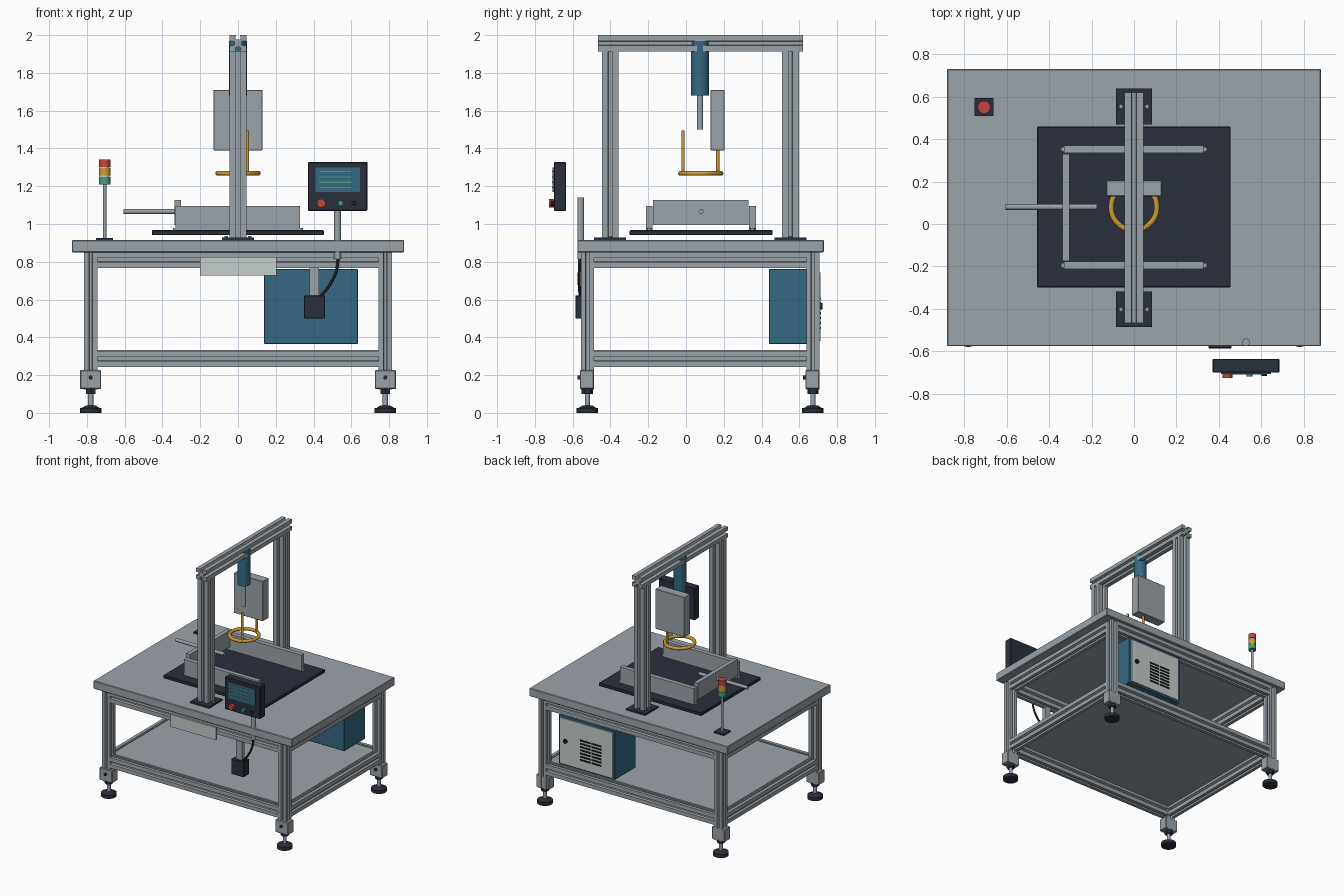
import bpy, bmesh, math
from mathutils import Vector, Matrix

if "Cube" in bpy.data.objects:
    bpy.data.objects.remove(bpy.data.objects["Cube"])


def mat(name, *rgb):
    m = bpy.data.materials.new(name)
    m.diffuse_color = (*rgb, 1)
    m.use_nodes = True
    m.node_tree.nodes["Principled BSDF"].inputs["Base Color"].default_value = m.diffuse_color
    return m


GREY = mat("aluminium grey", 0.33, 0.37, 0.40)
DARK = mat("dark navy", 0.022, 0.028, 0.045)
BLUE = mat("steel blue", 0.035, 0.14, 0.22)
PALE = mat("pale grey", 0.56, 0.61, 0.59)
AMBER = mat("amber", 0.62, 0.33, 0.035)
RED = mat("signal red", 0.56, 0.06, 0.05)
GREEN = mat("signal green", 0.05, 0.36, 0.20)
BLACK = mat("rubber black", 0.012, 0.013, 0.016)


def finish(bm, name, m, smooth=False):
    bmesh.ops.recalc_face_normals(bm, faces=bm.faces)
    me = bpy.data.meshes.new(name)
    bm.to_mesh(me)
    bm.free()
    me.materials.append(m)
    ob = bpy.data.objects.new(name, me)
    bpy.context.collection.objects.link(ob)
    if smooth:
        bpy.ops.object.select_all(action='DESELECT')
        ob.select_set(True)
        bpy.context.view_layer.objects.active = ob
        bpy.ops.object.shade_smooth_by_angle(angle=math.radians(35))
    return ob


def box(name, m, x, y, z, bevel=0):
    """Box from (min, max) ranges."""
    bm = bmesh.new()
    size = [r[1] - r[0] for r in (x, y, z)]
    mid = [(r[1] + r[0]) / 2 for r in (x, y, z)]
    bmesh.ops.create_cube(bm, size=1, matrix=Matrix.Translation(mid) @ Matrix.Diagonal((*size, 1)))
    if bevel:
        bmesh.ops.bevel(bm, geom=bm.edges[:], offset=bevel, segments=1, affect='EDGES')
    return finish(bm, name, m)


def rod(name, m, a, b, r, r2=None, n=24):
    """Cylinder or cone between two points."""
    a, b = Vector(a), Vector(b)
    bm = bmesh.new()
    rot = (b - a).to_track_quat('Z', 'Y').to_matrix().to_4x4()
    bmesh.ops.create_cone(bm, cap_ends=True, segments=n, radius1=r, radius2=r if r2 is None else r2,
                          depth=(b - a).length, matrix=Matrix.Translation((a + b) / 2) @ rot)
    return finish(bm, name, m, True)


def extrusion(name, axis, start, end, c, w, h):
    """Slotted aluminium profile; w and h lie along the other two axes in order."""
    s, d = 0.13, 0.28
    quarter = [(-.5, -.5), (-s, -.5), (-s, -.5 + d * .35), (-s * 1.3, -.5 + d * .45), (-s * .8, -.5 + d),
               (s * .8, -.5 + d), (s * 1.3, -.5 + d * .45), (s, -.5 + d * .35), (s, -.5)]
    pts = []
    for k in range(4):
        for u, v in quarter:
            for _ in range(k):
                u, v = -v, u
            pts.append((c[0] + u * w, c[1] + v * h))
    bm = bmesh.new()
    verts = []
    for u, v in pts:
        co = [u, v]
        co.insert(axis, start)
        verts.append(bm.verts.new(co))
    f = bm.faces.new(verts)
    ext = bmesh.ops.extrude_face_region(bm, geom=[f], use_keep_orig=True)['geom']
    move = Vector([(end - start) if i == axis else 0 for i in range(3)])
    bmesh.ops.translate(bm, vec=move, verts=[e for e in ext if isinstance(e, bmesh.types.BMVert)])
    return finish(bm, name, GREY)


def curve_tube(name, m, pts, r, cyclic=False):
    cu = bpy.data.curves.new(name, 'CURVE')
    cu.dimensions = '3D'
    cu.bevel_depth = r
    cu.bevel_resolution = 3
    cu.resolution_u = 10
    sp = cu.splines.new('BEZIER')
    sp.bezier_points.add(len(pts) - 1)
    for p, co in zip(sp.bezier_points, pts):
        p.co = co
        p.handle_left_type = p.handle_right_type = 'AUTO'
    sp.use_cyclic_u = cyclic
    cu.use_fill_caps = True
    cu.materials.append(m)
    ob = bpy.data.objects.new(name, cu)
    bpy.context.collection.objects.link(ob)


# Table top and lower shelf
box("table_top", GREY, (-.88, .88), (-.575, .73), (.85, .915), .004)
box("lower_shelf", GREY, (-.76, .76), (-.5, .65), (.318, .332))

# Legs, foot brackets and levelling feet
LX, FY, BY = .78, -.522, .672
for x in (-LX, LX):
    for y in (FY, BY):
        extrusion("leg", 2, .125, .85, (x, y), .07, .07)
        box("foot_bracket", GREY, (x - .056, x + .056), (y - .04, y + .034), (.127, .227), .004)
        rod("bracket_bolt", DARK, (x, y - .052, .187), (x, y - .04, .187), .011, n=12)
        rod("foot_nut", DARK, (x, y, .1), (x, y, .127), .03, n=6)
        rod("foot_stem", GREY, (x, y, .03), (x, y, .11), .014)
        rod("foot_pad", DARK, (x, y, 0), (x, y, .027), .057)
        rod("foot_collar", DARK, (x, y, .027), (x, y, .04), .045, .025)

# Frame rails
for z in (.81, .286):
    for y in (FY, BY):
        extrusion("long_rail", 0, -.745, .745, (y, z), .07, .085)
    for x in (-LX, LX):
        extrusion("side_rail", 1, FY + .035, BY - .035, (x, z), .07, .085)

# Control cabinet with door, lock and vents
box("cabinet", BLUE, (.138, .635), (.44, .703), (.365, .762), .003)
box("cabinet_door", PALE, (.155, .618), (.703, .711), (.38, .742))
rod("door_lock", BLACK, (.57, .711, .565), (.57, .722, .565), .017)
for i in range(7):
    for x in (.295, .395):
        z = .45 + i * .026
        box("door_vent", BLACK, (x - .044, x + .044), (.711, .715), (z - .006, z + .006))

# Front name plate, pedestal box and cable
box("front_plate", PALE, (-.2, .205), (-.572, -.557), (.727, .825))
box("junction_box", DARK, (.35, .46), (-.585, -.515), (.5, .622), .003)
box("junction_post", GREY, (.378, .43), (-.565, -.53), (.62, .77))
curve_tube("cable", BLACK, [(.53, -.56, .82), (.52, -.565, .75), (.48, -.565, .67), (.435, -.56, .615)], .008)

# Operator panel on its post
rod("panel_post", GREY, (.527, -.557, .815), (.527, -.557, 1.14), .018)
box("panel_housing", DARK, (.37, .685), (-.70, -.635), (1.07, 1.328), .004)
box("panel_screen", BLUE, (.41, .645), (-.706, -.70), (1.17, 1.3))
for i, w in enumerate((.17, .17, .17, .17)):
    z = 1.193 + i * .028
    box("screen_line", GREEN, (.43, .43 + w), (-.709, -.706), (z - .003, z + .003))
for x, r, d, m in ((.44, .023, .025, RED), (.543, .014, .018, GREEN), (.614, .013, .016, BLACK)):
    rod("panel_button", m, (x, -.70, 1.11), (x, -.70 - d, 1.11), r)

# Signal tower
TX, TY = -.706, .55
box("tower_base", DARK, (TX - .045, TX + .045), (TY - .042, TY + .042), (.915, .927))
rod("tower_pole", GREY, (TX, TY, .927), (TX, TY, 1.21), .009)
for z, m in ((1.21, GREEN), (1.256, AMBER), (1.302, RED)):
    rod("tower_lamp", m, (TX, TY, z), (TX, TY, z + .04), .03)
    if m != RED:
        rod("lamp_spacer", PALE, (TX, TY, z + .04), (TX, TY, z + .046), .027)

# Gantry
for y in (-.402, .553):
    box("gantry_base", DARK, (-.084, .084), (y - .084, y + .084), (.915, .928))
    extrusion("gantry_post", 2, .928, 1.916, (0, y), .09, .088)
    for x in (-.062, .062):
        rod("base_bolt", GREY, (x, y, .928), (x, y, .936), .011, n=6)
extrusion("gantry_beam", 1, -.465, .62, (0, 1.957), .09, .086)

# Actuator, back box and ring tool
rod("actuator_body", BLUE, (0, .075, 1.68), (0, .075, 1.97), .048, n=32)
rod("actuator_rod", GREY, (0, .075, 1.5), (0, .075, 1.68), .016)
box("drive_box", GREY, (-.13, .13), (.13, .205), (1.39, 1.71), .003)
R, CY = .107, .078
curve_tube("ring_tool", AMBER, [(R * math.cos(t * math.pi / 4), CY + R * math.sin(t * math.pi / 4), 1.268)
                                for t in range(8)], .013, True)
rod("ring_rod_front", AMBER, (.05, CY - .094, 1.268), (.05, CY - .094, 1.495), .009)
rod("ring_rod_back", AMBER, (.05, CY + .09, 1.268), (.05, CY + .09, 1.40), .009)

# Work plate with side fences, pusher and push rod
box("work_plate", DARK, (-.456, .454), (-.298, .458), (.942, .967), .003)
for y in (-.195, .352):
    box("side_fence", GREY, (-.33, .328), (y - .018, y + .018), (.967, 1.095))
    for x in (-.333, .333):
        rod("fence_bolt", GREY, (x, y, .967), (x, y, .98), .012, n=12)
box("pusher", GREY, (-.337, -.303), (-.175, .33), (.995, 1.127))
rod("push_rod", GREY, (-.605, .08, 1.066), (-.175, .08, 1.066), .013)
